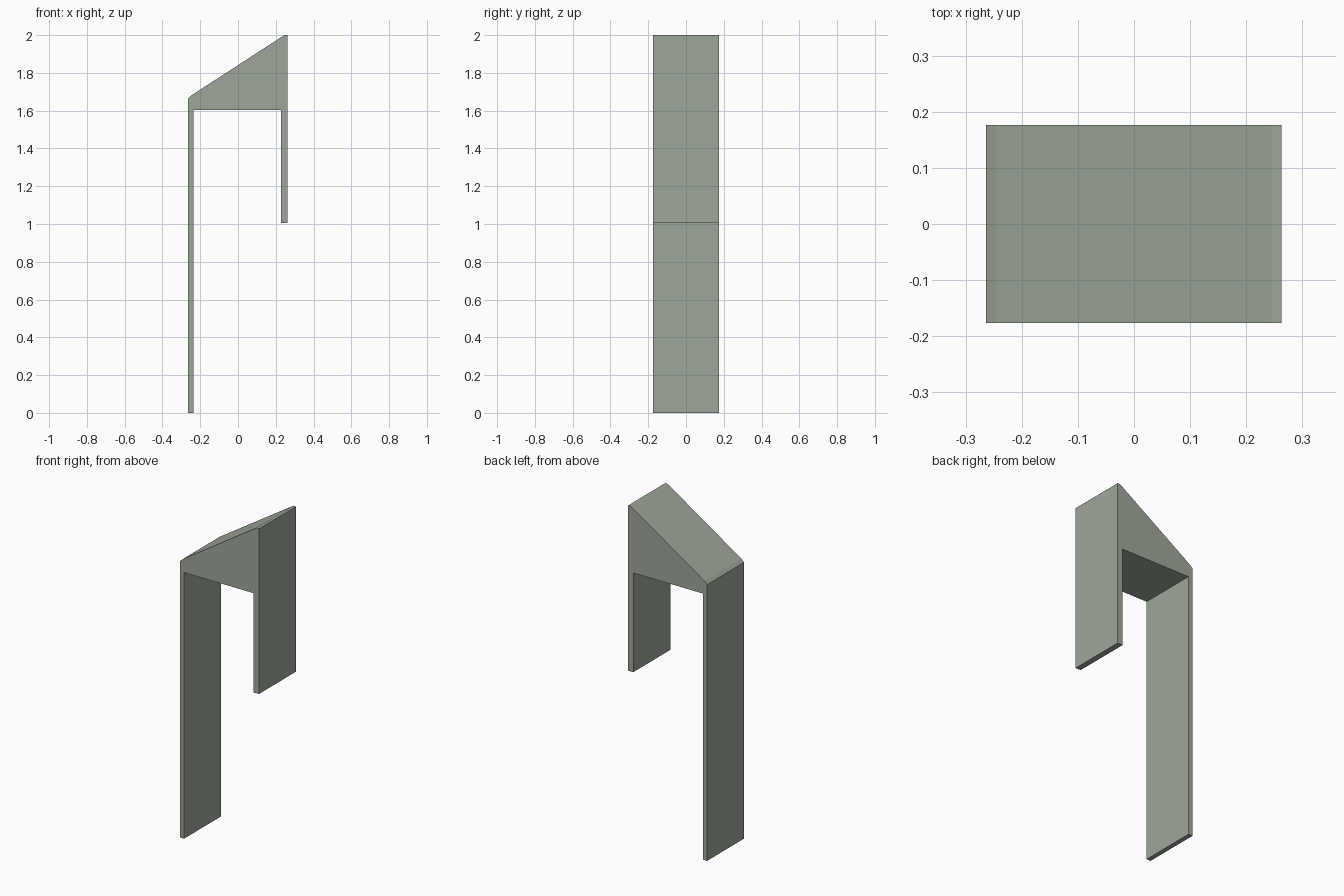
import bpy
import bmesh

cube = bpy.data.objects.get("Cube")
if cube:
    bpy.data.objects.remove(cube, do_unlink=True)

HALF_DEPTH = 0.176

sage = bpy.data.materials.new("sage_green")
sage.use_nodes = True
color = (0.34, 0.39, 0.32, 1)
sage.diffuse_color = color
sage.node_tree.nodes["Principled BSDF"].inputs["Base Color"].default_value = color


def extrude_profile(name, profile):
    """Extrude a closed x-z outline through the full depth."""
    bm = bmesh.new()
    face = bm.faces.new([bm.verts.new((x, -HALF_DEPTH, z)) for x, z in profile])
    extruded = bmesh.ops.extrude_face_region(bm, geom=[face])["geom"]
    verts = [v for v in extruded if isinstance(v, bmesh.types.BMVert)]
    bmesh.ops.translate(bm, verts=verts, vec=(0, 2 * HALF_DEPTH, 0))
    bmesh.ops.recalc_face_normals(bm, faces=bm.faces)
    mesh = bpy.data.meshes.new(name)
    bm.to_mesh(mesh)
    bm.free()
    mesh.materials.append(sage)
    obj = bpy.data.objects.new(name, mesh)
    bpy.context.collection.objects.link(obj)
    return obj


# One continuous bracket: long leg, sloped solid head, short leg
extrude_profile("sloped_bracket", [
    (-0.264, 0), (-0.236, 0),            # long leg foot
    (-0.236, 1.603), (0.228, 1.603),     # underside of the head
    (0.228, 1.005), (0.263, 1.005),      # short leg foot
    (0.263, 2), (0.245, 2),              # flat peak
    (-0.245, 1.682), (-0.264, 1.664),    # slope down to the long leg
])
